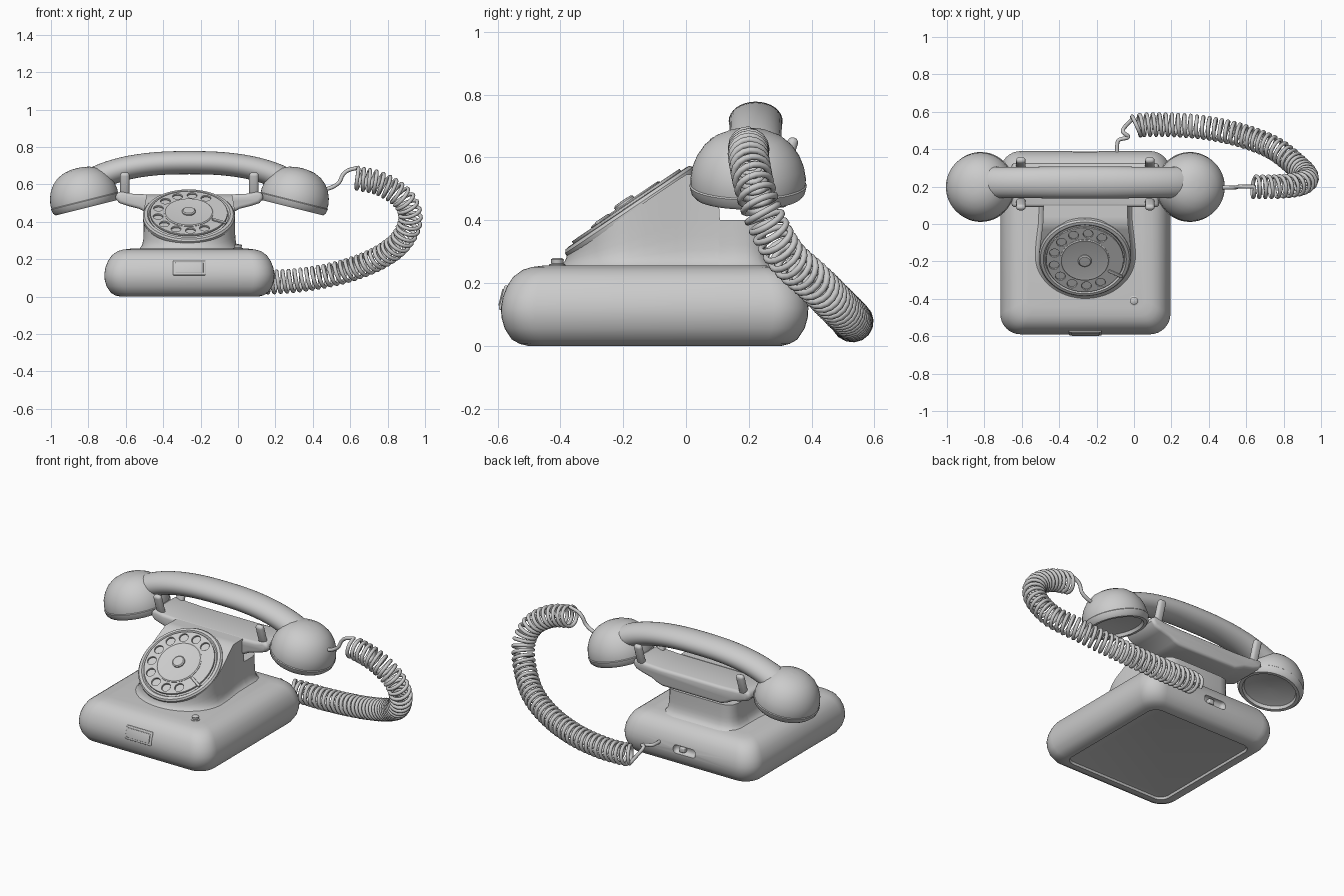
import bpy, bmesh, math
from math import sin, cos, pi, radians
from mathutils import Vector, Matrix

if "Cube" in bpy.data.objects:
    bpy.data.objects.remove(bpy.data.objects["Cube"])

CX = -0.26  # centre line of the telephone


def finish(ob, angle=35):
    bpy.ops.object.select_all(action='DESELECT')
    ob.select_set(True)
    bpy.context.view_layer.objects.active = ob
    bpy.ops.object.convert(target='MESH')  # applies modifiers, turns curves to mesh
    bpy.ops.object.shade_smooth_by_angle(angle=radians(angle))
    return ob


def make(name, verts, faces, mat=None):
    me = bpy.data.meshes.new(name)
    me.from_pydata([tuple(v) for v in verts], [], faces)
    bm = bmesh.new()
    bm.from_mesh(me)
    bmesh.ops.remove_doubles(bm, verts=bm.verts, dist=1e-5)
    bmesh.ops.recalc_face_normals(bm, faces=bm.faces)
    bm.to_mesh(me)
    bm.free()
    ob = bpy.data.objects.new(name, me)
    bpy.context.collection.objects.link(ob)
    if mat:
        ob.matrix_world = mat
    return ob


def loft(name, rings, mat=None, caps=True):
    n = len(rings[0])
    faces = [(k * n + i, k * n + (i + 1) % n, (k + 1) * n + (i + 1) % n, (k + 1) * n + i)
             for k in range(len(rings) - 1) for i in range(n)]
    if caps:
        faces += [tuple(range(n)), tuple(range((len(rings) - 1) * n, len(rings) * n))]
    return make(name, [p for r in rings for p in r], faces, mat)


def revolve(name, profile, mat, seg=48):
    rings = [[(max(r, 1e-4) * cos(2 * pi * i / seg), max(r, 1e-4) * sin(2 * pi * i / seg), z)
              for i in range(seg)] for r, z in profile]
    return finish(loft(name, rings, mat))


def box(name, size, mat, bevel=0.01):
    bm = bmesh.new()
    bmesh.ops.create_cube(bm, size=1, matrix=Matrix.Diagonal((*size, 1)))
    me = bpy.data.meshes.new(name)
    bm.to_mesh(me)
    bm.free()
    ob = bpy.data.objects.new(name, me)
    bpy.context.collection.objects.link(ob)
    ob.matrix_world = mat
    b = ob.modifiers.new('bevel', 'BEVEL')
    b.width, b.segments = bevel, 3
    return finish(ob)


def spline(pts, n):
    """Catmull-Rom through pts, n steps per span."""
    p = [Vector(q) for q in pts]
    p = [2 * p[0] - p[1]] + p + [2 * p[-1] - p[-2]]
    out = []
    for a, b, c, d in zip(p, p[1:], p[2:], p[3:]):
        for k in range(n):
            t = k / n
            out.append(0.5 * (2 * b + (c - a) * t + (2 * a - 5 * b + 4 * c - d) * t * t
                              + (3 * b - a - 3 * c + d) * t ** 3))
    return out + [p[-2]]


def rounded_rect(inset, z):
    hx, hy, r = 0.455 - inset, 0.49 - inset, 0.11 - 0.5 * inset
    pts = []
    for q, (sx, sy) in enumerate([(1, 1), (-1, 1), (-1, -1), (1, -1)]):
        for k in range(9):
            a = (q + k / 8) * pi / 2
            pts.append((CX + sx * (hx - r) + r * cos(a), -0.1 + sy * (hy - r) + r * sin(a), z))
    return pts


def T(x, y, z):
    return Matrix.Translation((x, y, z))


def R(deg, axis):
    return Matrix.Rotation(radians(deg), 4, axis)


# base: pillow-edged slab with recessed underside
base_profile = [(0.12, 0.015), (0.11, 0.013), (0.105, 0), (0.085, 0), (0.06, 0.006), (0.035, 0.02),
                (0.012, 0.055), (0.002, 0.09), (0, 0.12), (0.006, 0.155), (0.02, 0.19), (0.04, 0.22),
                (0.07, 0.242), (0.1, 0.251), (0.14, 0.256)]
base = loft('base', [rounded_rect(i, z) for i, z in base_profile])

# socket recess in the back of the base
slot = box('socket_cutter', (0.15, 0.06, 0.05), T(CX, 0.39, 0.12), 0.02)
slot.hide_render = True
m = base.modifiers.new('socket', 'BOOLEAN')
m.object, m.solver = slot, 'EXACT'
finish(base, 40)
bpy.data.objects.remove(slot)
box('socket_slider', (0.035, 0.03, 0.03), T(CX + 0.02, 0.37, 0.12), 0.005)

# body: D-shaped pedestal cut by the sloping dial plane
half = [(0.245 * sin(a), -0.17 - 0.205 * cos(a)) for a in [pi * 0.5 * (k + 0.5) / 14 for k in range(14)]]
half += [(0.243, -0.13), (0.238, -0.08), (0.232, -0.03), (0.228, 0.0), (0.226, 0.04), (0.225, 0.08),
         (0.225, 0.1), (0.225, 0.108), (0.225, 0.15), (0.225, 0.19), (0.215, 0.225), (0.19, 0.248),
         (0.15, 0.255)]
outline = half + [(-x, y) for x, y in reversed(half)]


def top_z(y):
    return 0.4 if y > 0.104 else min(0.545, 0.425 + (y + 0.18) * 0.675)


n = len(outline)
rings = []
for v in [0, 0.03, 0.07, 0.12, 0.2, 0.35, 0.5, 0.7, 0.85, 1]:
    ring = []
    for i, (x, y) in enumerate(outline):
        a, b = Vector(outline[i - 1]), Vector(outline[(i + 1) % n])
        nrm = Vector(((b - a).y, -(b - a).x)).normalized()
        z = 0.245 + v * (top_z(y) - 0.245)
        off = 0.04 * math.exp(-(z - 0.245) / 0.02)
        ring.append((CX + x + nrm.x * off, y + nrm.y * off, z))
    rings.append(ring)
verts = [p for r in rings for p in r]
last = (len(rings) - 1) * n
faces = [(k * n + i, k * n + (i + 1) % n, (k + 1) * n + (i + 1) % n, (k + 1) * n + i)
         for k in range(len(rings) - 1) for i in range(n)]
faces += [(last + i, last + i + 1, last + n - 2 - i, last + n - 1 - i) for i in range(n // 2 - 1)]
finish(make('body', verts, faces))

# cradle: winged profile extruded front to back
prof = [(0.2, 0.44), (0.235, 0.452), (0.27, 0.47), (0.33, 0.485), (0.375, 0.5), (0.395, 0.525),
        (0.392, 0.555), (0.36, 0.562), (0.31, 0.55), (0.2, 0.545)]
prof = prof + [(-x, z) for x, z in reversed(prof)]
cradle = loft('cradle', [[(CX + x, y, z) for x, z in prof] for y in (0.09, 0.325)])
bv = cradle.modifiers.new('bevel', 'BEVEL')
bv.width, bv.segments, bv.limit_method, bv.angle_limit = 0.018, 3, 'ANGLE', radians(50)
finish(cradle)

# cradle prongs leaning outward
for sx in (-1, 1):
    for sy in (-1, 1):
        box('cradle_prong', (0.05, 0.034, 0.15),
            T(CX + sx * 0.345, 0.215 + sy * 0.107, 0.592) @ R(-sy * 18, 'X'), 0.016)

# dial, stacked in the tilted plane
D = T(CX - 0.003, -0.18, 0.43) @ R(34, 'X')
revolve('dial_rim', [(0, -0.03), (0.238, -0.03), (0.246, -0.015), (0.246, 0.002), (0.238, 0.012),
                     (0.222, 0.014), (0.213, 0.004), (0, 0.004)], D, 64)
cu = bpy.data.curves.new('finger_plate', 'CURVE')
cu.dimensions, cu.fill_mode, cu.extrude, cu.bevel_depth = '2D', 'BOTH', 0.004, 0.002
holes = [(0.168 * cos(radians(57 + 27 * k)), 0.168 * sin(radians(57 + 27 * k)), 0.028, 24) for k in range(10)]
for x, y, r, seg in [(0, 0, 0.205, 64)] + holes:
    s = cu.splines.new('POLY')
    s.points.add(seg - 1)
    s.use_cyclic_u = True
    for i, p in enumerate(s.points):
        p.co = (x + r * cos(2 * pi * i / seg), y + r * sin(2 * pi * i / seg), 0, 1)
plate = bpy.data.objects.new('finger_plate', cu)
bpy.context.collection.objects.link(plate)
plate.matrix_world = D @ T(0, 0, 0.016)
finish(plate)
revolve('dial_centre', [(0, 0.015), (0.132, 0.015), (0.132, 0.024), (0.126, 0.028), (0.115, 0.026),
                        (0, 0.028)], D)
revolve('dial_hub', [(0, 0.02), (0.036, 0.02), (0.036, 0.034), (0.03, 0.039), (0, 0.04)], D, 32)
box('finger_stop', (0.085, 0.016, 0.01), D @ R(-28, 'Z') @ T(0.185, 0, 0.026), 0.003)

# button on the base top and framed label on the front
revolve('button', [(0, 0.245), (0.026, 0.245), (0.026, 0.259), (0.019, 0.262), (0.021, 0.275),
                   (0.015, 0.279), (0, 0.28)], T(0, -0.41, 0), 24)
L = T(CX, -0.578, 0.152) @ R(-14, 'X')
box('label_frame', (0.175, 0.02, 0.08), L, 0.005)
box('label_plate', (0.15, 0.008, 0.055), L @ T(0, -0.01, 0), 0.003)

# handset handle: ellipse section swept along an arch (x, z, half depth, half height)
arch = [(-0.57, 0.585, 0.09, 0.07), (-0.47, 0.643, 0.084, 0.066), (-0.34, 0.686, 0.083, 0.063),
        (-0.18, 0.71, 0.085, 0.062), (0, 0.716, 0.086, 0.062)]
arch = spline(arch + [(-x, z, a, b) for x, z, a, b in reversed(arch[:-1])], 6)
rings = []
for i, (x, z, ry, rz) in enumerate(arch):
    a, b = arch[max(i - 1, 0)], arch[min(i + 1, len(arch) - 1)]
    t = Vector((b[0] - a[0], b[1] - a[1])).normalized()
    rings.append([(CX + x - t.y * rz * sin(u), 0.222 + ry * cos(u), z + t.x * rz * sin(u))
                  for u in [2 * pi * k / 32 for k in range(32)]])
finish(loft('handset_handle', rings))

# earpiece and mouthpiece cups
cup = [(0, 0.03), (0.1, 0.027), (0.145, 0.018), (0.152, 0), (0.17, 0), (0.181, 0.012), (0.187, 0.036),
       (0.183, 0.04), (0.184, 0.06), (0.178, 0.095), (0.164, 0.13), (0.142, 0.163), (0.11, 0.191),
       (0.07, 0.209), (0.035, 0.216), (0, 0.218)]
for s, name in ((-1, 'earpiece_cup'), (1, 'mouthpiece_cup')):
    revolve(name, cup, T(CX + s * 0.55, 0.198, 0.475) @ R(s * 14, 'Y'))

# coiled cord: helix around a guide path with plain leads at both ends
guide = spline([(0.63, 0.2, 0.635), (0.77, 0.2, 0.6), (0.885, 0.215, 0.52), (0.922, 0.25, 0.41),
                (0.865, 0.315, 0.29), (0.74, 0.41, 0.2), (0.57, 0.475, 0.135), (0.38, 0.515, 0.095),
                (0.2, 0.53, 0.078), (0.05, 0.53, 0.078), (0.0, 0.52, 0.08)], 60)
dist = [0]
for a, b in zip(guide, guide[1:]):
    dist.append(dist[-1] + (b - a).length)
turns, per, coil, j = 46, 16, [], 0
nrm = Vector((0, 0, 1))
for k in range(turns * per + 1):
    d = dist[-1] * k / (turns * per)
    while j < len(guide) - 2 and dist[j + 1] < d:
        j += 1
    tan = (guide[j + 1] - guide[j]).normalized()
    c = guide[j] + tan * (d - dist[j])
    nrm = (nrm - tan * nrm.dot(tan)).normalized()
    u = 2 * pi * k / per
    coil.append(c + 0.056 * (nrm * cos(u) + tan.cross(nrm) * sin(u)))
lead_in = spline([(0.45, 0.195, 0.57), (0.5, 0.195, 0.583), (0.54, 0.195, 0.61), (0.56, 0.2, 0.65),
                  (0.59, 0.2, 0.675), coil[0]], 6)[:-1]
lead_out = spline([coil[-1], (-0.06, 0.5, 0.13), (-0.03, 0.465, 0.13), (-0.08, 0.45, 0.135),
                   (-0.09, 0.42, 0.135), (-0.09, 0.37, 0.135)], 6)[1:]
path = lead_in + coil + lead_out
cu = bpy.data.curves.new('coiled_cord', 'CURVE')
cu.dimensions, cu.bevel_depth, cu.bevel_resolution, cu.use_fill_caps = '3D', 0.0105, 2, True
s = cu.splines.new('POLY')
s.points.add(len(path) - 1)
for p, q in zip(s.points, path):
    p.co = (*q, 1)
cord = bpy.data.objects.new('coiled_cord', cu)
bpy.context.collection.objects.link(cord)
finish(cord, 60)
